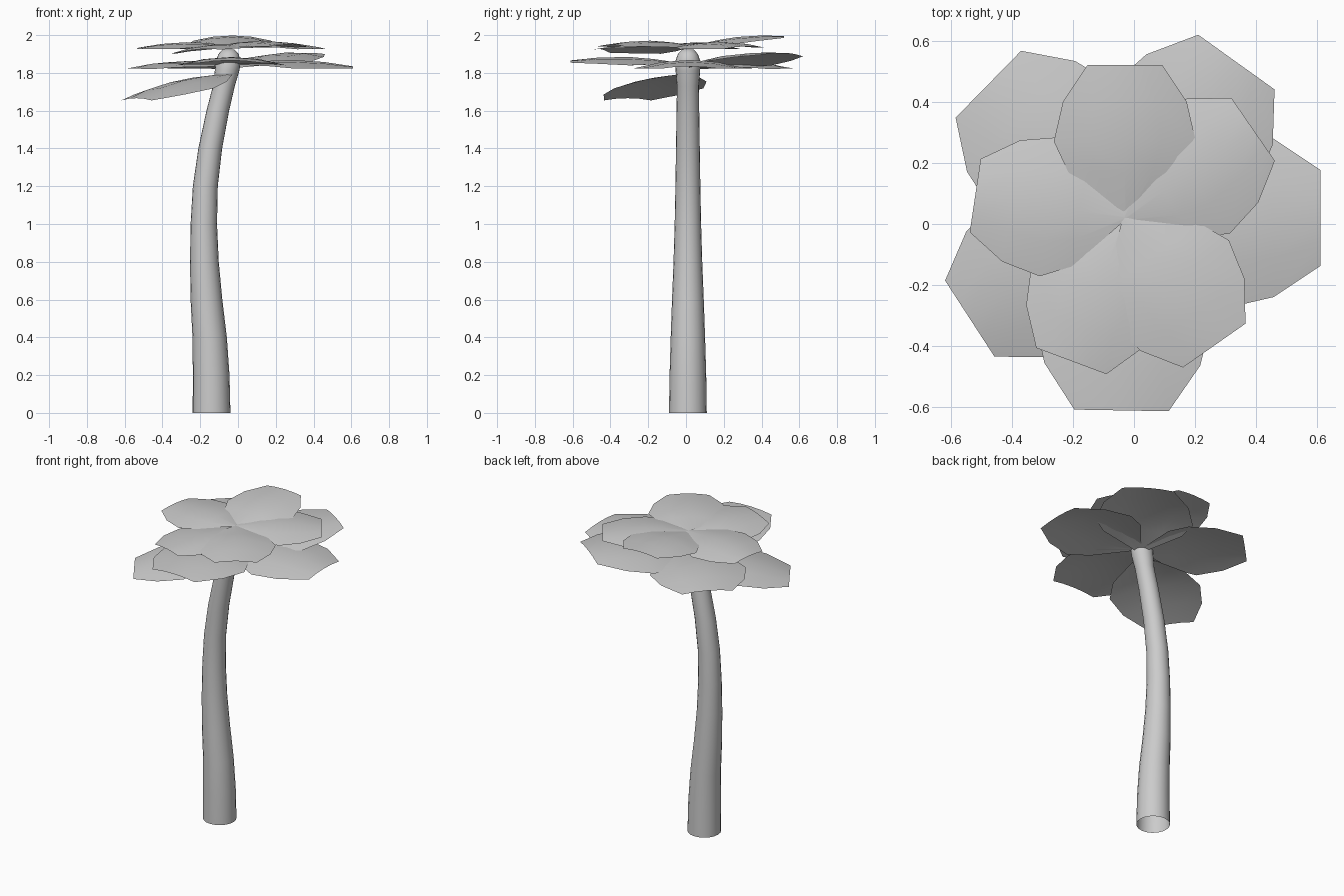
import bpy, bmesh
from math import cos, sin, pi, radians

if "Cube" in bpy.data.objects:
    bpy.data.objects.remove(bpy.data.objects["Cube"])


def make_object(name, bm):
    bmesh.ops.recalc_face_normals(bm, faces=bm.faces)
    if name.startswith("leaf") and sum(f.normal.z for f in bm.faces) < 0:
        bmesh.ops.reverse_faces(bm, faces=bm.faces)
    for f in bm.faces:
        f.smooth = True
    mesh = bpy.data.meshes.new(name)
    bm.to_mesh(mesh)
    bm.free()
    obj = bpy.data.objects.new(name, mesh)
    bpy.context.collection.objects.link(obj)
    return obj


# Curved tapering trunk with a knob at the top: (x, z, radius), open at the base
def trunk():
    rings = [(-0.14, 0, 0.10), (-0.142, 0.2, 0.097), (-0.15, 0.4, 0.091),
             (-0.167, 0.6, 0.084), (-0.178, 0.8, 0.076), (-0.181, 1.0, 0.07),
             (-0.173, 1.2, 0.066), (-0.147, 1.4, 0.063), (-0.107, 1.6, 0.06),
             (-0.075, 1.73, 0.058), (-0.058, 1.81, 0.065), (-0.052, 1.86, 0.067),
             (-0.05, 1.90, 0.053), (-0.05, 1.925, 0.03)]
    n = 20
    bm = bmesh.new()
    loops = [[bm.verts.new((x + r * cos(2 * pi * i / n), 0.01 + r * sin(2 * pi * i / n), z))
              for i in range(n)] for x, z, r in rings]
    for a, b in zip(loops, loops[1:]):
        for i in range(n):
            j = (i + 1) % n
            bm.faces.new((a[i], a[j], b[j], b[i]))
    bm.faces.new(loops[-1])
    make_object("trunk", bm)


# Leaf outline: (fraction along, half width fraction, arch)
OUTLINE = [(0, 0.02, 0), (0.3, 0.37, 0.75), (0.5, 0.465, 1), (0.76, 0.405, 0.8), (1, 0.245, 0.2)]


def leaf(name, angle, length, z0, z1, roll=0.0):
    c, s = cos(radians(angle)), sin(radians(angle))
    bm = bmesh.new()
    rows = []
    for t, w, arch in OUTLINE:
        row = []
        for side in (-1, -0.5, 0, 0.5, 1):
            u, v = t * length, side * w * length
            z = z0 + (z1 - z0) * t + 0.05 * length * arch
            z += roll * v - 0.07 * length * (side * w / 0.465) ** 2
            row.append(bm.verts.new((-0.03 + u * c - v * s, 0.02 + u * s + v * c, z)))
        rows.append(row)
    for a, b in zip(rows, rows[1:]):
        for i in range(4):
            bm.faces.new((a[i], b[i], b[i + 1], a[i + 1]))
    make_object(name, bm)


trunk()

# Upper and lower whorls: angle, length, base height, tip height, sideways tilt
upper = [(90, 0.50, 1.94, 1.99, 0.0), (34.6, 0.51, 1.945, 1.935, 0.02),
         (171.5, 0.495, 1.945, 1.93, 0.0), (-55, 0.51, 1.945, 1.945, 0.0),
         (-110.5, 0.50, 1.935, 1.92, 0.07)]
lower = [(54.4, 0.627, 1.825, 1.90, -0.04), (135.6, 0.625, 1.835, 1.83, 0.0),
         (0, 0.64, 1.845, 1.828, 0.0), (-91, 0.63, 1.845, 1.86, 0.0),
         (213, 0.605, 1.80, 1.66, 0.0)]
for i, p in enumerate(upper):
    leaf(f"leaf_upper_{i + 1}", *p)
for i, p in enumerate(lower):
    leaf(f"leaf_lower_{i + 1}", *p)
